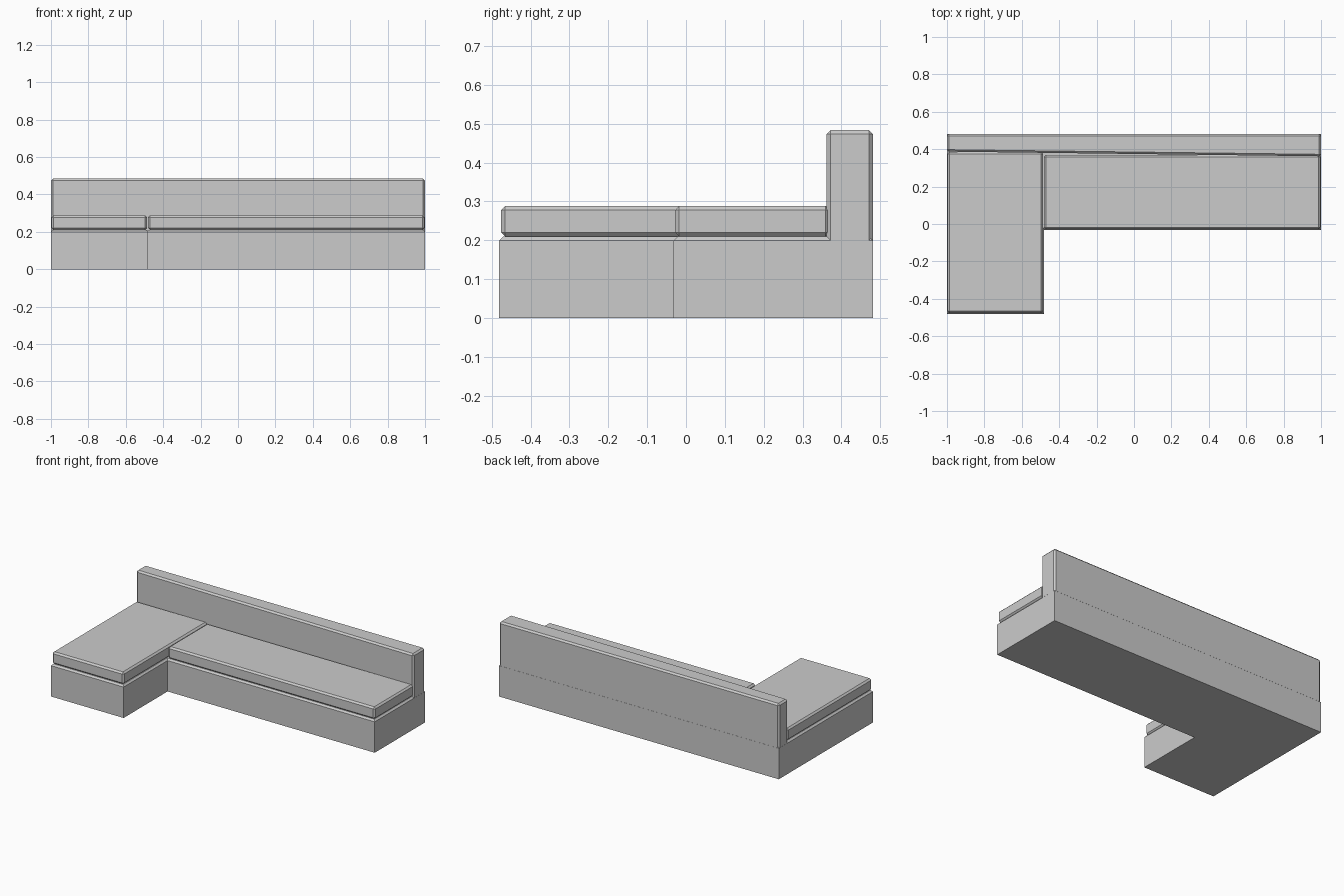
import bpy, bmesh

if "Cube" in bpy.data.objects:
    bpy.data.objects.remove(bpy.data.objects["Cube"])


def prism(name, outline, z0, z1, bevel, pick):
    """Extrude a counter-clockwise outline and chamfer the edges accepted by pick."""
    bm = bmesh.new()
    bottom = bm.faces.new([bm.verts.new((x, y, z0)) for x, y in outline])
    top = bmesh.ops.extrude_face_region(bm, geom=[bottom], use_keep_orig=True)
    verts = [g for g in top["geom"] if isinstance(g, bmesh.types.BMVert)]
    bmesh.ops.translate(bm, verts=verts, vec=(0, 0, z1 - z0))
    bmesh.ops.recalc_face_normals(bm, faces=bm.faces)
    edges = [e for e in bm.edges if pick([v.co.z > (z0 + z1) / 2 for v in e.verts])]
    bmesh.ops.bevel(bm, geom=edges, offset=bevel, segments=1, affect='EDGES')
    bmesh.ops.recalc_face_normals(bm, faces=bm.faces)
    mesh = bpy.data.meshes.new(name)
    bm.to_mesh(mesh)
    bm.free()
    obj = bpy.data.objects.new(name, mesh)
    bpy.context.collection.objects.link(obj)
    return obj


def rect(x0, x1, y0, y1):
    return [(x0, y0), (x1, y0), (x1, y1), (x0, y1)]


# L-shaped base, chamfered around its top
prism("base", [(-1, -0.481), (-0.481, -0.481), (-0.481, -0.032),
               (1, -0.032), (1, 0.481), (-1, 0.481)], 0, 0.21, 0.0105, all)

# Backrest, front face slightly skewed, chamfered on all but the bottom edges
prism("backrest", [(-1, 0.387), (1, 0.362), (1, 0.481), (-1, 0.481)],
      0.2, 0.484, 0.0105, any)

# Loose cushions, chamfered all round
prism("chaise_cushion", rect(-0.997, -0.486, -0.476, 0.386),
      0.21, 0.288, 0.0105, lambda z: True)
prism("seat_cushion", rect(-0.481, 0.997, -0.028, 0.369),
      0.21, 0.288, 0.0105, lambda z: True)
